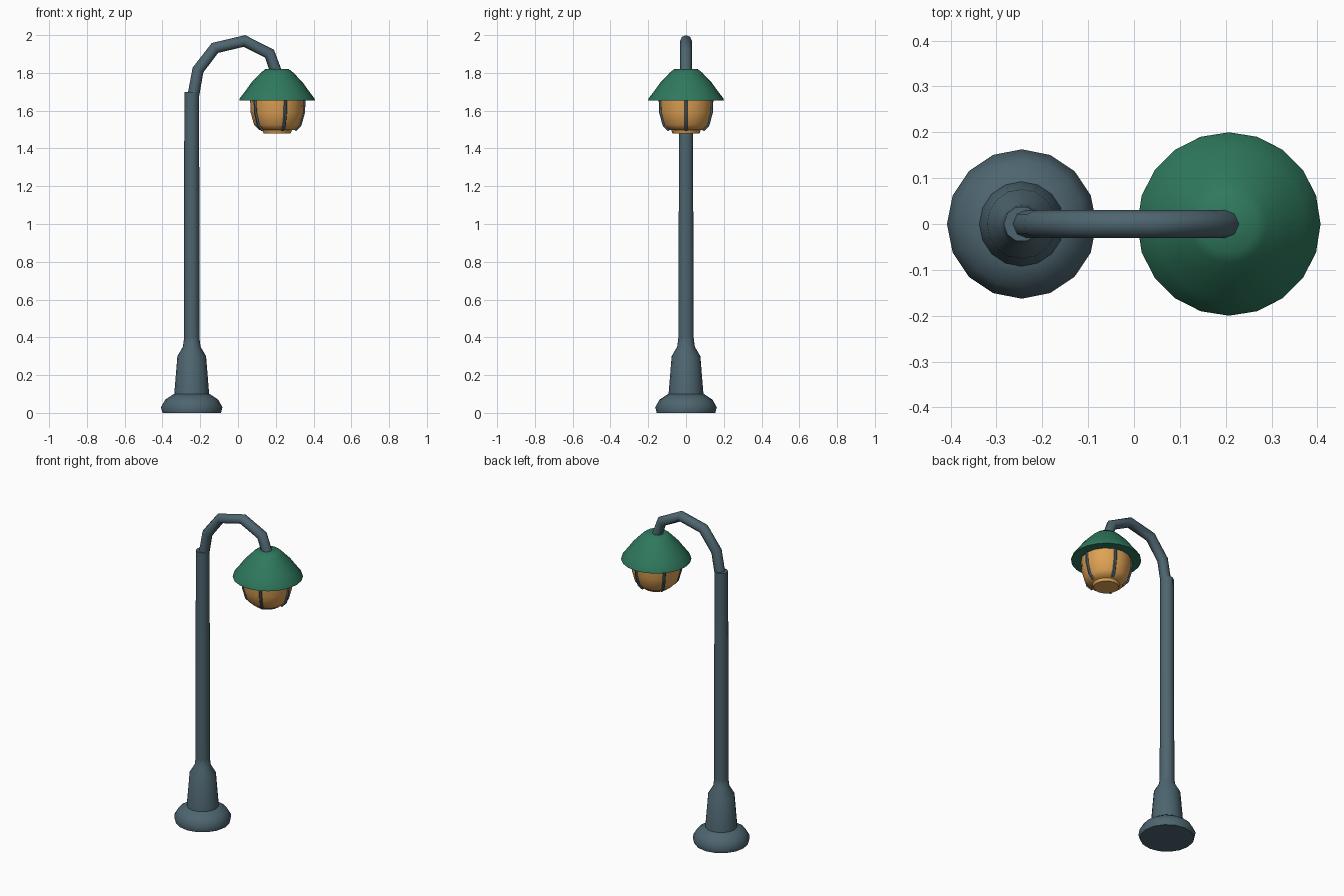
import bpy
import math

cube = bpy.data.objects.get("Cube")
if cube:
    bpy.data.objects.remove(cube, do_unlink=True)

POLE_X, LAMP_X = -0.245, 0.207


def material(name, rgb):
    mat = bpy.data.materials.new(name)
    mat.use_nodes = True
    color = (*rgb, 1)
    mat.diffuse_color = color
    mat.node_tree.nodes["Principled BSDF"].inputs["Base Color"].default_value = color
    return mat


slate = material("slate metal", (0.075, 0.13, 0.16))
green = material("green enamel", (0.028, 0.19, 0.11))
amber = material("amber glass", (0.74, 0.36, 0.09))


def smooth(obj, angle):
    bpy.ops.object.select_all(action="DESELECT")
    obj.select_set(True)
    bpy.context.view_layer.objects.active = obj
    bpy.ops.object.shade_smooth_by_angle(angle=math.radians(angle))


def lathe(name, profile, sides, x, mat, angle=40):
    """Closed solid turned from (radius, height) pairs, bottom to top."""
    verts = [(r * math.cos(math.tau * i / sides), r * math.sin(math.tau * i / sides), z)
             for r, z in profile for i in range(sides)]
    faces = [list(range(sides))[::-1]]
    for ring in range(len(profile) - 1):
        a = ring * sides
        for i in range(sides):
            j = (i + 1) % sides
            faces.append((a + i, a + j, a + sides + j, a + sides + i))
    faces.append(list(range(len(verts) - sides, len(verts))))
    mesh = bpy.data.meshes.new(name)
    mesh.from_pydata(verts, [], faces)
    mesh.materials.append(mat)
    obj = bpy.data.objects.new(name, mesh)
    obj.location.x = x
    bpy.context.collection.objects.link(obj)
    smooth(obj, angle)
    return obj


def tube(name, points, radius, mat, resolution):
    """Round bar swept along straight segments, turned into a mesh."""
    curve = bpy.data.curves.new(name, "CURVE")
    curve.dimensions = "3D"
    curve.bevel_depth = radius
    curve.bevel_resolution = resolution
    curve.use_fill_caps = True
    spline = curve.splines.new("POLY")
    spline.points.add(len(points) - 1)
    for point, co in zip(spline.points, points):
        point.co = (*co, 1)
    curve.materials.append(mat)
    obj = bpy.data.objects.new(name, curve)
    bpy.context.collection.objects.link(obj)
    bpy.ops.object.select_all(action="DESELECT")
    obj.select_set(True)
    bpy.context.view_layer.objects.active = obj
    bpy.ops.object.convert(target="MESH")
    obj = bpy.context.view_layer.objects.active
    smooth(obj, 50)
    return obj


# Foot, tapered pedestal and pole
lathe("foot", [(0.155, 0), (0.163, 0.03), (0.14, 0.07), (0.095, 0.1)],
      16, POLE_X, slate, 50)
lathe("pedestal", [(0.094, 0.08), (0.076, 0.30), (0.047, 0.35), (0.04, 0.40)],
      16, POLE_X, slate, 50)
lathe("pole", [(0.042, 0.3), (0.039, 1.7)], 10, POLE_X, slate)

# Curved arm
arm_path = [(-0.24, 1.66), (-0.212, 1.815), (-0.122, 1.932),
            (0.034, 1.969), (0.167, 1.902), (0.207, 1.79)]
tube("arm", [(x, 0, z) for x, z in arm_path], 0.031, slate, 2)

# Bell-shaped shade
lathe("shade", [(0.2, 1.655), (0.198, 1.665), (0.165, 1.708), (0.135, 1.75),
                (0.085, 1.802), (0.062, 1.82)], 20, LAMP_X, green, 45)

# Glass bowl with a small bottom cap
bowl = [(0.095, 1.497), (0.122, 1.525), (0.14, 1.59), (0.143, 1.66)]
lathe("glass_bowl", bowl, 16, LAMP_X, amber, 50)
lathe("glass_cap", [(0.072, 1.48), (0.08, 1.502)], 16, LAMP_X, amber)

# Five cage ribs following the bowl
for k in range(5):
    a = math.tau * k / 5
    path = [(LAMP_X + r * math.cos(a), r * math.sin(a), z) for r, z in bowl]
    tube(f"cage_rib_{k + 1}", path, 0.009, slate, 1)
